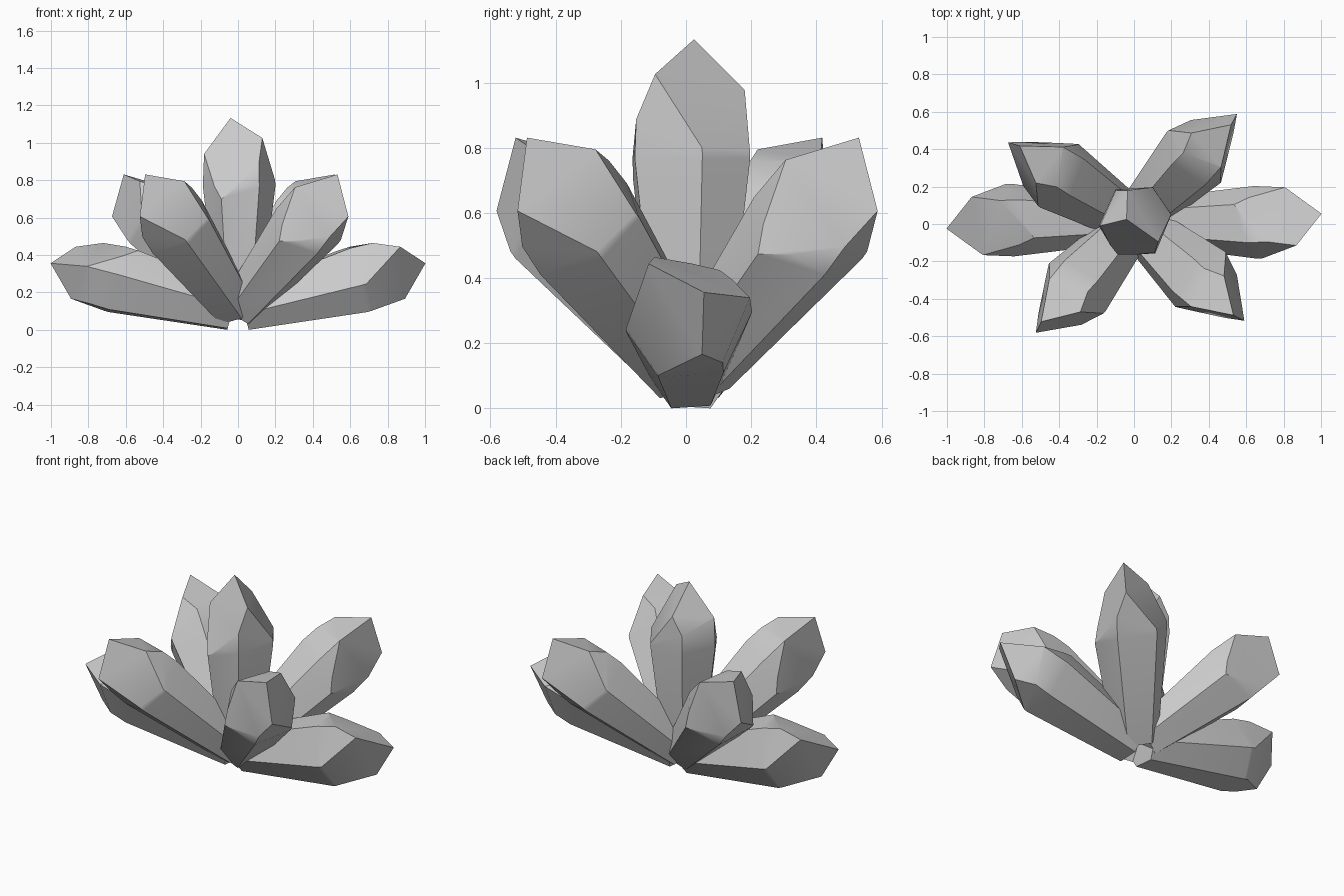
import bpy, bmesh
from math import radians
from mathutils import Matrix, Vector

if "Cube" in bpy.data.objects:
    bpy.data.objects.remove(bpy.data.objects["Cube"])

# Uneven hexagonal cross-section at the shoulder, apex, and the three cap planes
RING = [(.114, -.172), (-.093, -.185), (-.188, -.025), (-.1, .168), (.1, .182), (.2, .035)]
LEVELS = [(.03, .6), (.67, 1), (1.3, .87)]      # height along the axis, scale
APEX = Vector((-.04, .01, 1.035))
CAPS = [(-.85, -2.1, 1), (1.3, .95, 1), (-1.62, 1.06, 1)]
ROOT = Matrix.Translation((0, .015, .098))


def crystal_mesh():
    """Tapered six-sided shaft, cut by three planes meeting at the apex."""
    bm = bmesh.new()
    rings = [[bm.verts.new((x * s, y * s, z)) for x, y in RING] for z, s in LEVELS]
    bm.faces.new(rings[0])
    bm.faces.new(rings[-1])
    for low, high in zip(rings, rings[1:]):
        for i in range(6):
            j = (i + 1) % 6
            bm.faces.new((low[i], low[j], high[j], high[i]))
    for n in CAPS:
        bmesh.ops.bisect_plane(bm, geom=bm.verts[:] + bm.edges[:] + bm.faces[:],
                               plane_co=APEX, plane_no=Vector(n).normalized(),
                               clear_outer=True)
        bmesh.ops.holes_fill(bm, edges=[e for e in bm.edges if e.is_boundary], sides=0)
    bmesh.ops.remove_doubles(bm, verts=bm.verts[:], dist=.0005)
    bmesh.ops.recalc_face_normals(bm, faces=bm.faces[:])
    mesh = bpy.data.meshes.new("crystal")
    bm.to_mesh(mesh)
    bm.free()
    return mesh


def place(name, matrix):
    obj = bpy.data.objects.new(name, crystal_mesh())
    bpy.context.collection.objects.link(obj)
    obj.data.transform(matrix)
    bpy.ops.object.select_all(action='DESELECT')
    obj.select_set(True)
    bpy.context.view_layer.objects.active = obj
    bpy.ops.object.shade_smooth_by_angle(angle=radians(38))


def leaning(azimuth, elevation, roll):
    """Roll a crystal about its axis and tilt it outwards from the shared root."""
    return (ROOT @ Matrix.Rotation(radians(azimuth), 4, 'Z')
            @ Matrix.Rotation(radians(90 - elevation), 4, 'Y')
            @ Matrix.Rotation(radians(roll), 4, 'Z'))


# Upright centre crystal
place("centre_crystal", ROOT)

# Low crystals to either side
for side, az in (("right", 0), ("left", 180)):
    place(f"low_crystal_{side}", leaning(az, 15, -90))

# Four diagonal crystals
for side, az in (("front_right", -42), ("back_right", 46.2),
                 ("front_left", 228.7), ("back_left", 148)):
    place(f"diagonal_crystal_{side}", leaning(az, 43, 40))
